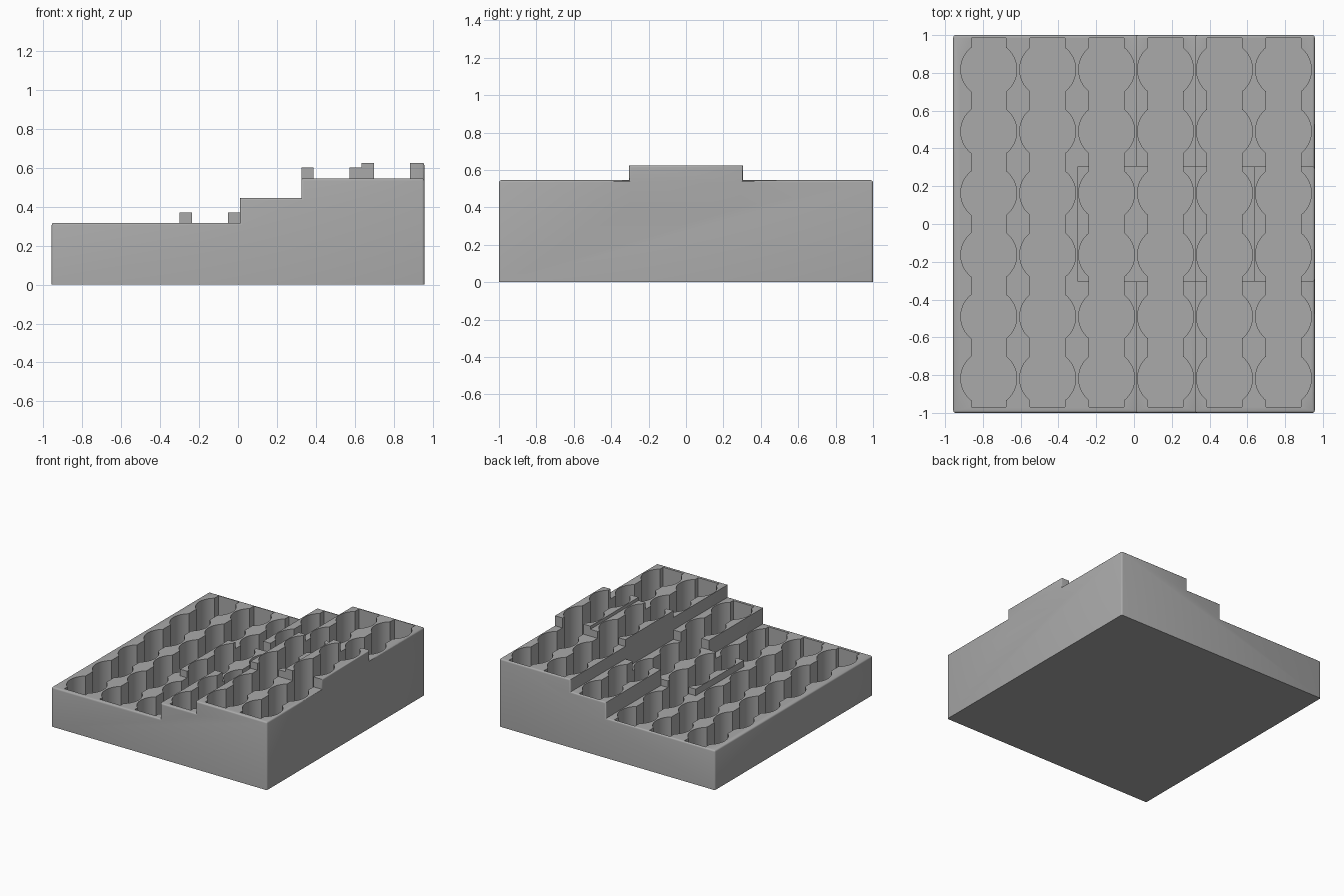
import bpy, bmesh, math

default = bpy.data.objects.get("Cube")
if default:
    bpy.data.objects.remove(default, do_unlink=True)

HALF_X, HALF_Y = 0.957, 1.0
FLOOR = 0.02          # thickness under the slots
ROUND = 0.012         # radius of outer edges
MID = 0.305           # half depth of the middle section
STEP_A, STEP_B, STEP_C = 0.01, 0.325, 0.635
LOW, MIDDLE, HIGH = 0.317, 0.445, 0.545

grey = bpy.data.materials.new("plain grey")
grey.use_nodes = True
grey.diffuse_color = (0.4, 0.4, 0.4, 1)
grey.node_tree.nodes["Principled BSDF"].inputs["Base Color"].default_value = (0.4, 0.4, 0.4, 1)


def extrude(bm, points, direction):
    """Add a closed prism from an outline."""
    face = bm.faces.new([bm.verts.new(p) for p in points])
    top = bmesh.ops.extrude_face_region(bm, geom=[face], use_keep_orig=True)
    verts = [g for g in top["geom"] if isinstance(g, bmesh.types.BMVert)]
    bmesh.ops.translate(bm, verts=verts, vec=direction)


def finish(bm, name):
    bmesh.ops.recalc_face_normals(bm, faces=bm.faces[:])
    mesh = bpy.data.meshes.new(name)
    bm.to_mesh(mesh)
    bm.free()
    mesh.materials.append(grey)
    obj = bpy.data.objects.new(name, mesh)
    bpy.context.collection.objects.link(obj)
    return obj


def round_edges(bm, test):
    edges = [e for e in bm.edges if test(*e.verts)]
    bmesh.ops.bevel(bm, geom=edges, offset=ROUND, segments=3, profile=0.5, affect='EDGES')


def block(name, x0, x1, z0, z1, rounded=False):
    bm = bmesh.new()
    outline = [(x0, -MID, z0), (x1, -MID, z0), (x1, MID, z0), (x0, MID, z0)]
    extrude(bm, outline, (0, 0, z1 - z0))
    if rounded:
        round_edges(bm, lambda a, b: min(a.co.x, b.co.x) > x1 - 0.001
                    and max(a.co.z, b.co.z) > z1 - 0.001)
    return finish(bm, name)


def combine(target, other, operation):
    mod = target.modifiers.new(other.name, 'BOOLEAN')
    mod.object, mod.operation, mod.solver = other, operation, 'EXACT'
    bpy.ops.object.select_all(action='DESELECT')
    target.select_set(True)
    bpy.context.view_layer.objects.active = target
    bpy.ops.object.modifier_apply(modifier=mod.name)
    bpy.data.objects.remove(other, do_unlink=True)


# Stepped body with rounded outer edges
bm = bmesh.new()
profile = [(-HALF_X, 0), (HALF_X, 0), (HALF_X, HIGH), (STEP_B, HIGH), (STEP_B, MIDDLE),
           (STEP_A, MIDDLE), (STEP_A, LOW), (-HALF_X, LOW)]
extrude(bm, [(x, -HALF_Y, z) for x, z in profile], (0, 2 * HALF_Y, 0))


def outer_edge(a, b):
    on_end = abs(a.co.y - b.co.y) < 0.001
    on_side = abs(a.co.x) > HALF_X - 0.001 and abs(b.co.x) > HALF_X - 0.001
    return (on_end or on_side) and max(a.co.z, b.co.z) > 0.01


round_edges(bm, outer_edge)
tray = finish(bm, "stepped_tray")

# Middle section: one lowered stretch and three raised ones
combine(tray, block("recess", STEP_A - 0.05, STEP_B, 0.36, 0.8), 'DIFFERENCE')
combine(tray, block("low_riser", -0.30, STEP_B + 0.02, 0.2, 0.37), 'UNION')
combine(tray, block("mid_riser", STEP_B, STEP_C + 0.02, 0.4, 0.60), 'UNION')
combine(tray, block("tall_riser", STEP_C, HALF_X, 0.4, 0.625, True), 'UNION')

# Six slots, each a channel with six round wells
RADIUS, CHANNEL, PITCH_X, PITCH_Y = 0.148, 0.0925, 0.312, 0.327
SEGMENTS = 20
spread = math.acos(CHANNEL / RADIUS)
right = [(CHANNEL, -0.97)]
for row in range(6):
    cy = (row - 2.5) * PITCH_Y
    for i in range(SEGMENTS + 1):
        a = spread * (2 * i / SEGMENTS - 1)
        right.append((RADIUS * math.cos(a), cy + RADIUS * math.sin(a)))
right.append((CHANNEL, 0.985))
outline = right + [(-x, y) for x, y in reversed(right)]

bm = bmesh.new()
for column in range(6):
    cx = 0.011 + (column - 2.5) * PITCH_X
    extrude(bm, [(cx + x, y, FLOOR) for x, y in outline], (0, 0, 0.8))
combine(tray, finish(bm, "slots"), 'DIFFERENCE')

# Smooth wells and edges, crisp corners
bpy.ops.object.select_all(action='DESELECT')
tray.select_set(True)
bpy.context.view_layer.objects.active = tray
bpy.ops.object.shade_smooth_by_angle(angle=math.radians(32))
